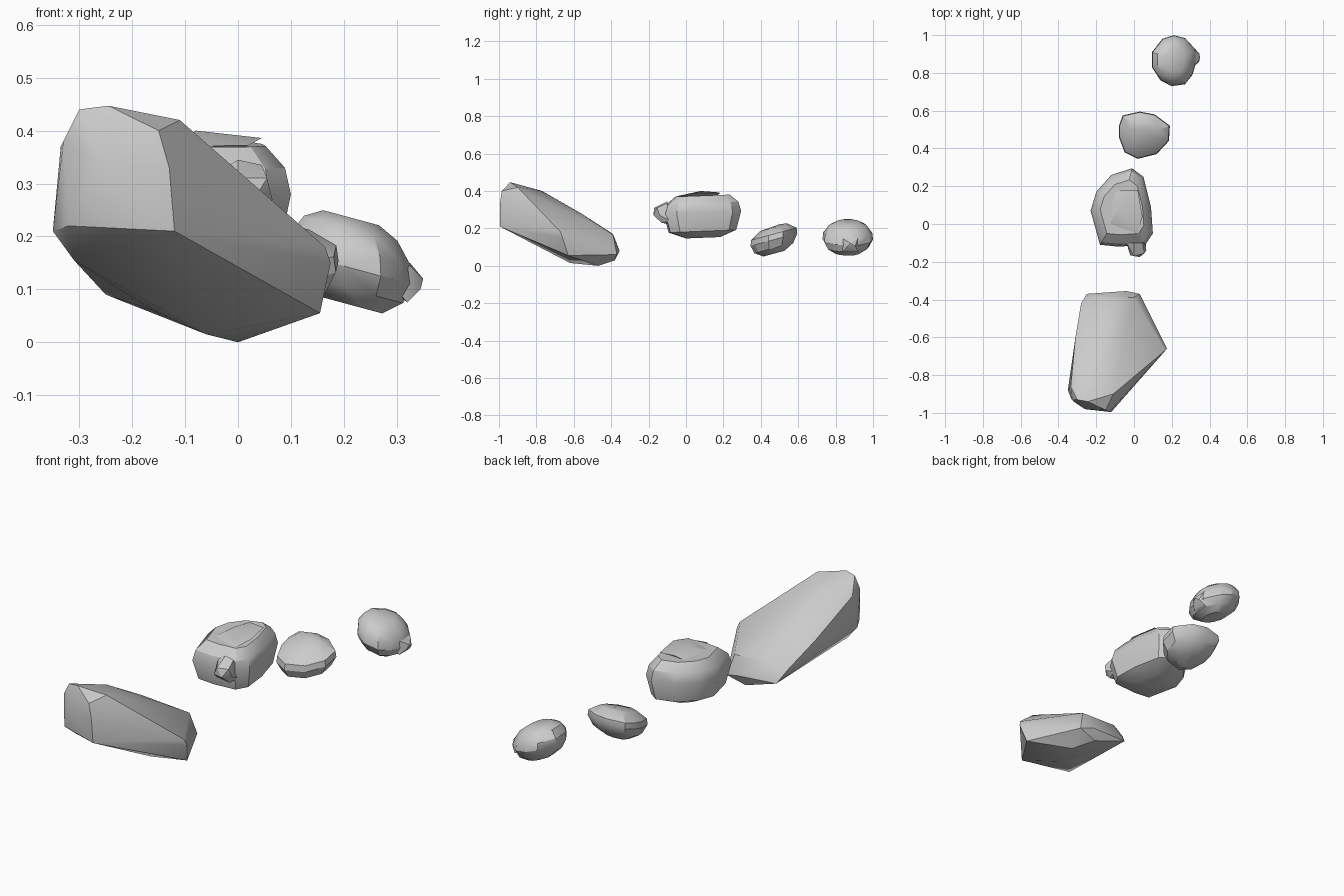
import bpy, bmesh, math


def rock(name, points):
    """Wrap a faceted stone around a few corner points."""
    bm = bmesh.new()
    for p in points:
        bm.verts.new(p)
    bmesh.ops.convex_hull(bm, input=bm.verts[:])
    bmesh.ops.delete(bm, geom=[v for v in bm.verts if not v.link_faces], context='VERTS')
    bmesh.ops.dissolve_limit(bm, angle_limit=math.radians(4), verts=bm.verts[:], edges=bm.edges[:])
    bmesh.ops.recalc_face_normals(bm, faces=bm.faces[:])
    mesh = bpy.data.meshes.new(name)
    bm.to_mesh(mesh)
    bm.free()
    obj = bpy.data.objects.new(name, mesh)
    bpy.context.collection.objects.link(obj)
    bpy.ops.object.select_all(action='DESELECT')
    obj.select_set(True)
    bpy.context.view_layer.objects.active = obj
    bpy.ops.object.shade_smooth_by_angle(angle=math.radians(32))
    return obj


def layers(outline, center, levels, tilt=(0, 0)):
    """Stack scaled copies of a plan outline; tilt leans the stack in x and y."""
    cx, cy, cz = center
    pts = []
    for dz, s in levels:
        for x, y in outline:
            dx, dy = (x - cx) * s, (y - cy) * s
            pts.append((cx + dx, cy + dy, cz + dz + tilt[0] * dx + tilt[1] * dy))
    return pts


# Large slanted boulder at the front
rock("large_boulder", [
    # high front end
    (-0.35, -0.88, 0.21), (-0.33, -0.93, 0.38), (-0.32, -0.94, 0.22), (-0.12, -0.995, 0.21),
    (-0.13, -0.995, 0.33), (-0.26, -0.98, 0.34), (-0.15, -0.985, 0.40), (-0.30, -0.93, 0.44),
    (-0.245, -0.94, 0.447), (-0.11, -0.90, 0.42), (-0.335, -0.86, 0.37), (-0.31, -0.86, 0.155),
    # sloping top
    (-0.02, -0.82, 0.34), (-0.20, -0.77, 0.40), (0.04, -0.79, 0.255), (-0.31, -0.60, 0.24),
    (-0.15, -0.56, 0.28), (-0.20, -0.39, 0.17), (0.0, -0.39, 0.165),
    # right hand point
    (0.165, -0.67, 0.18), (0.175, -0.66, 0.15), (0.155, -0.63, 0.055),
    # underside and low back end
    (0.055, -0.55, 0.02), (0.0, -0.47, 0.0), (-0.06, -0.62, 0.015), (-0.16, -0.64, 0.06),
    (-0.26, -0.45, 0.10), (-0.28, -0.42, 0.15), (-0.25, -0.37, 0.09), (-0.04, -0.355, 0.08),
    (0.03, -0.37, 0.06), (-0.07, -0.38, 0.03)])

# Middle boulder with a knob on its front and a low ridge on top
middle = [(-0.01, 0.295), (-0.12, 0.26), (-0.20, 0.17), (-0.23, 0.07), (-0.18, -0.11),
          (-0.08, -0.12), (0.06, -0.11), (0.10, -0.05), (0.09, 0.09), (0.05, 0.25)]
rock("middle_boulder", layers(
    middle, (-0.06, 0.09, 0.27),
    [(-0.12, 0.45), (-0.085, 0.87), (0.015, 1.0), (0.065, 0.93), (0.105, 0.70)], (0, 0.04)))
rock("middle_boulder_knob", [
    (0.0, -0.17, 0.31), (0.03, -0.175, 0.27), (-0.02, -0.165, 0.27), (0.055, -0.155, 0.31),
    (0.065, -0.14, 0.27), (0.045, -0.13, 0.23), (-0.03, -0.13, 0.24), (0.0, -0.10, 0.345),
    (0.045, -0.10, 0.335), (-0.04, -0.10, 0.32), (0.06, -0.08, 0.24), (0.0, -0.08, 0.22)])
rock("middle_boulder_ridge", [
    (-0.13, 0.0, 0.37), (-0.08, 0.08, 0.40), (-0.06, 0.18, 0.392), (0.02, 0.18, 0.387),
    (0.045, 0.04, 0.386), (0.02, -0.05, 0.372), (-0.12, 0.16, 0.37), (-0.03, 0.1, 0.35)])

# Small stone, leaning up towards the back
third = [(-0.08, 0.52), (-0.06, 0.575), (0.03, 0.595), (0.11, 0.58), (0.19, 0.52),
         (0.185, 0.44), (0.12, 0.37), (0.02, 0.345), (-0.05, 0.38), (-0.08, 0.46)]
rock("small_stone", layers(
    third, (0.05, 0.47, 0.14),
    [(-0.075, 0.45), (-0.045, 0.83), (0.0, 1.0), (0.03, 0.97), (0.065, 0.6)], (0, 0.27))
    + [(0.05, 0.50, 0.222), (0.08, 0.53, 0.226)])

# Rear stone, leaning down to the right, with a side knob
rear = [(0.095, 0.83), (0.095, 0.91), (0.15, 0.98), (0.21, 1.0), (0.27, 0.985),
        (0.33, 0.92), (0.33, 0.86), (0.31, 0.79), (0.27, 0.74), (0.20, 0.73), (0.14, 0.76)]
rock("rear_stone", layers(
    rear, (0.215, 0.865, 0.15),
    [(-0.08, 0.5), (-0.05, 0.84), (-0.01, 1.0), (0.025, 0.97), (0.065, 0.75), (0.085, 0.45)],
    (-0.27, 0)))
rock("rear_stone_knob", [
    (0.35, 0.88, 0.12), (0.345, 0.86, 0.10), (0.345, 0.905, 0.105), (0.325, 0.84, 0.145),
    (0.325, 0.92, 0.15), (0.32, 0.84, 0.075), (0.32, 0.92, 0.075), (0.28, 0.88, 0.11),
    (0.29, 0.83, 0.11), (0.29, 0.93, 0.11)])
